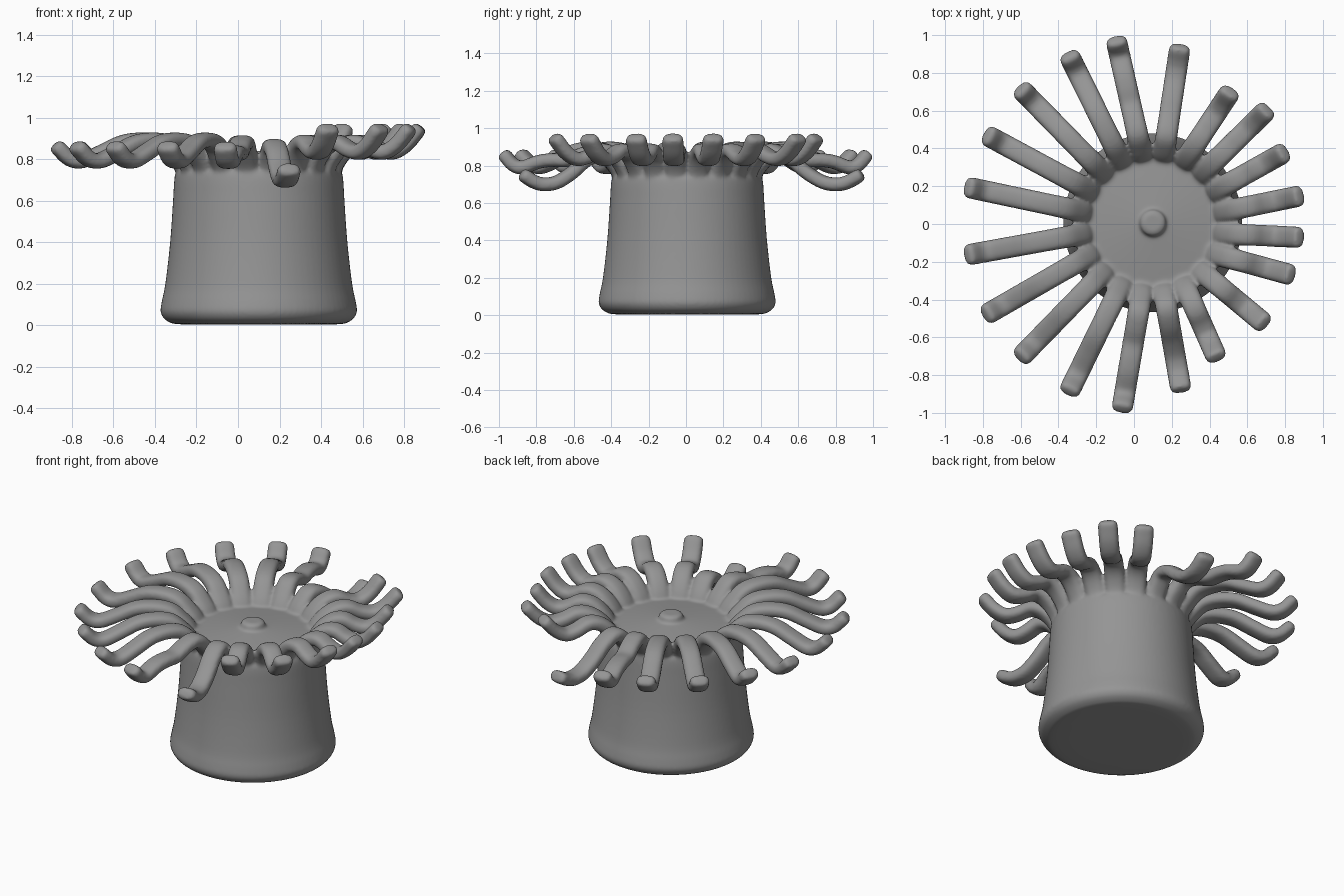
import bpy, bmesh, math
from mathutils import Vector

if "Cube" in bpy.data.objects:
    bpy.data.objects.remove(bpy.data.objects["Cube"], do_unlink=True)

CENTRE = Vector((0.1, 0.006, 0))
grey = bpy.data.materials.new("soft grey")
grey.use_nodes = True
grey.diffuse_color = (0.3, 0.3, 0.3, 1)
grey.node_tree.nodes["Principled BSDF"].inputs["Base Color"].default_value = grey.diffuse_color


def spline(points, steps):
    """Smooth curve through the given points."""
    pts = [2 * points[0] - points[1]] + points + [2 * points[-1] - points[-2]]
    out = []
    for a, b, c, d in zip(pts, pts[1:], pts[2:], pts[3:]):
        for i in range(steps):
            t = i / steps
            out.append(0.5 * (2 * b + (c - a) * t + (2 * a - 5 * b + 4 * c - d) * t * t
                              + (3 * b - a - 3 * c + d) * t ** 3))
    return out + [points[-1]]


def skin(bm, rings):
    """Join rings of points into a closed tube."""
    loops = [[bm.verts.new(p) for p in ring] for ring in rings]
    n = len(loops[0])
    for a, b in zip(loops, loops[1:]):
        for i in range(n):
            bm.faces.new((a[i], a[(i + 1) % n], b[(i + 1) % n], b[i]))
    bm.faces.new(loops[0])
    bm.faces.new(loops[-1])


def lathe(bm, profile, sides):
    pts = spline([Vector(p) for p in profile], 4)
    skin(bm, [[CENTRE + Vector((p.x * math.cos(a), p.x * math.sin(a), p.y))
               for a in (math.tau * i / sides for i in range(sides))] for p in pts])


# Side curves of the tentacles: (fraction of reach, height)
LONG = [(0.09, 0.825), (0.19, 0.875), (0.34, 0.892), (0.5, 0.88), (0.66, 0.835),
        (0.82, 0.793), (0.92, 0.803), (1, 0.848)]
WAVY = [(0.09, 0.825), (0.19, 0.875), (0.32, 0.865), (0.46, 0.83), (0.6, 0.83),
        (0.72, 0.82), (0.86, 0.79), (0.94, 0.805), (1, 0.845)]
SHORT = [(0.11, 0.825), (0.25, 0.87), (0.4, 0.88), (0.56, 0.848), (0.72, 0.835),
         (0.87, 0.87), (1, 0.932)]
DROOP = [(0.09, 0.82), (0.2, 0.86), (0.36, 0.83), (0.52, 0.76), (0.68, 0.71),
         (0.82, 0.7), (0.92, 0.715), (1, 0.74)]
ROOT = 0.36


def tentacle(bm, root_angle, tip, curve):
    root = CENTRE + ROOT * Vector((math.cos(root_angle), math.sin(root_angle), 0))
    reach = Vector((tip[0], tip[1], 0)) - root
    side = Vector((-reach.y, reach.x, 0)).normalized()
    path = [root + Vector((0, 0, 0.66)), root + Vector((0, 0, 0.75))]
    path += [root + reach * f + Vector((0, 0, z)) for f, z in curve]
    path = spline(path, 5)
    tangents = [(path[min(i + 1, len(path) - 1)] - path[max(i - 1, 0)]).normalized()
                for i in range(len(path))]
    # Rounded blunt tip
    stations = [(p, t, 1) for p, t in zip(path, tangents)]
    end, ahead = path[-1], tangents[-1]
    stations += [(end + ahead * d, ahead, s) for d, s in
                 ((0.012, 0.98), (0.024, 0.9), (0.03, 0.76), (0.033, 0.5), (0.034, 0.1))]
    rings = []
    for i, (p, t, s) in enumerate(stations):
        up = t.cross(side)
        swell = max(0, 1 - i / 20)
        ring = []
        for k in range(20):
            a = math.tau * k / 20
            c, d = math.cos(a), math.sin(a)
            w = math.copysign(abs(c) ** 0.75, c) * (0.057 + 0.004 * swell) * s
            h = math.copysign(abs(d) ** 0.75, d) * (0.037 + 0.01 * swell) * s
            ring.append(p + side * w + up * h)
        rings.append(ring)
    skin(bm, rings)


body = bmesh.new()

# Column with a flared foot and a gently domed top
lathe(body, [(0.02, 0.004), (0.36, 0.004), (0.44, 0.02), (0.472, 0.06), (0.468, 0.11),
             (0.45, 0.2), (0.427, 0.4), (0.413, 0.6), (0.407, 0.7), (0.398, 0.74),
             (0.365, 0.765), (0.3, 0.774), (0.18, 0.788), (0.02, 0.805)], 80)

# Mouth knob in the middle of the disc
lathe(body, [(0.072, 0.76), (0.071, 0.81), (0.062, 0.834), (0.04, 0.84), (0.005, 0.84)], 32)

# Tips run anticlockwise from just left of the model's left side
TIPS = [(.86, .145), (.78, .37), (.69, .59), (.50, .685), (.24, .915),
        (-.09, .955), (-.335, .875), (-.585, .7), (-.76, .46), (-.86, .19),
        (-.86, -.16), (-.765, -.47), (-.585, -.69), (-.335, -.87), (-.06, -.96),
        (.245, -.855), (.43, -.69), (.675, -.515), (.815, -.265), (.86, -.07)]
for i, tip in enumerate(TIPS):
    curve = SHORT
    if i in (4, 15):
        curve = DROOP
    elif i in (5, 14):
        curve = WAVY
    elif 5 < i < 14:
        curve = LONG
    tentacle(body, math.radians(9 + 18 * i), tip, curve)

bmesh.ops.recalc_face_normals(body, faces=body.faces)
mesh = bpy.data.meshes.new("column_and_tentacles")
body.to_mesh(mesh)
body.free()
mesh.materials.append(grey)
mesh.shade_smooth()
creature = bpy.data.objects.new("column_and_tentacles", mesh)
bpy.context.collection.objects.link(creature)

# Fuse the parts into one skin with soft joins
fuse = creature.modifiers.new("fuse", "REMESH")
fuse.mode = "VOXEL"
fuse.voxel_size = 0.01
fuse.use_smooth_shade = True
soften = creature.modifiers.new("soften", "SMOOTH")
soften.factor = 0.5
soften.iterations = 6
